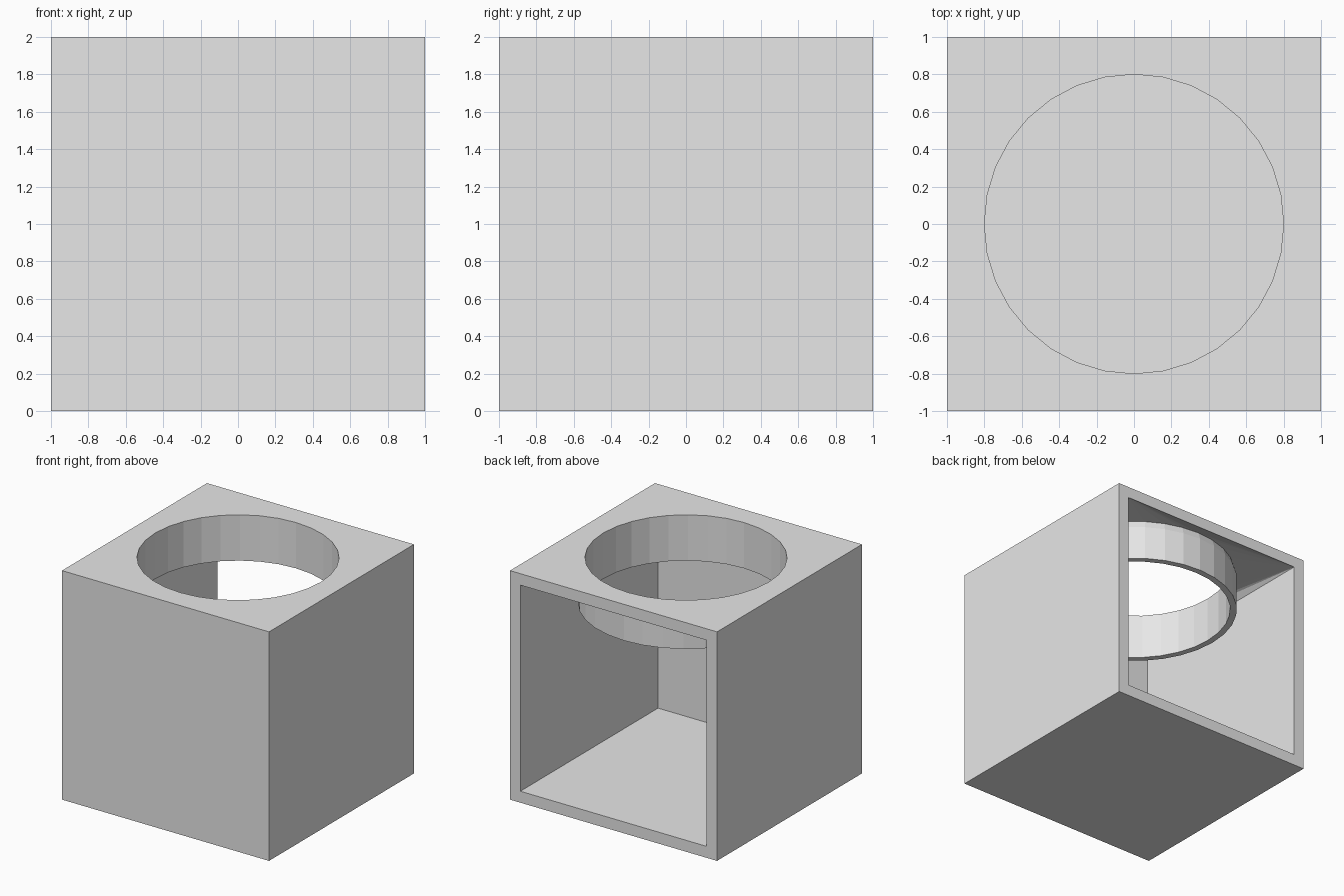
import bpy
import bmesh
import math

cube = bpy.data.objects.get("Cube")
if cube:
    bpy.data.objects.remove(cube, do_unlink=True)

SIDES = 32
STEP = SIDES // 4

grey = bpy.data.materials.new("light_grey")
grey.use_nodes = True
colour = (0.8, 0.8, 0.8, 1)
grey.diffuse_color = colour
grey.node_tree.nodes["Principled BSDF"].inputs["Base Color"].default_value = colour

bm = bmesh.new()


def square(half, front, z):
    """Four corners, counter-clockwise from back left; the back stays at y = 1."""
    return [bm.verts.new((x, y, z)) for x, y in
            ((half, 1), (-half, 1), (-half, front), (half, front))]


def circle(radius, z):
    turn = math.tau / SIDES
    return [bm.verts.new((radius * math.cos(i * turn), radius * math.sin(i * turn), z))
            for i in range(SIDES)]


def band(low, high, skip=()):
    """Quads joining two loops of equal length."""
    n = len(low)
    for i in range(n):
        if i not in skip:
            j = (i + 1) % n
            bm.faces.new((low[i], low[j], high[j], high[i]))


def holed_sheet(corners, ring):
    """Sheet between a square and a round hole."""
    for k in range(4):
        for i in range(k * STEP, (k + 1) * STEP):
            bm.faces.new((corners[k], ring[i], ring[(i + 1) % SIDES]))
        bm.faces.new((corners[k], ring[(k + 1) * STEP % SIDES], corners[(k + 1) % 4]))


# Outer and inner box walls, open at the back
outer_low, outer_high = square(1, -1, 0), square(1, -1, 2)
inner_low, inner_high = square(0.9, -0.9, 0.1), square(0.9, -0.9, 1.9)
for low, high in ((outer_low, outer_high), (inner_low, inner_high)):
    bm.faces.new(low)
    band(low, high, skip=(0,))

# Frame around the back opening
band([outer_low[0], outer_low[1], outer_high[1], outer_high[0]],
     [inner_low[0], inner_low[1], inner_high[1], inner_high[0]])

# Round collar hanging below the top
profile = ((0.8, 2), (0.8, 1.6), (0.855, 1.6), (0.855, 1.9), (0.835, 1.965))
rings = [circle(r, z) for r, z in profile]
for upper, lower in zip(rings, rings[1:]):
    band(upper, lower)

# Top sheet and ceiling
holed_sheet(outer_high, rings[0])
holed_sheet(inner_high, rings[-1])

bmesh.ops.recalc_face_normals(bm, faces=bm.faces[:])
mesh = bpy.data.meshes.new("open_box")
bm.to_mesh(mesh)
bm.free()
mesh.materials.append(grey)
box = bpy.data.objects.new("open_box_with_collar", mesh)
bpy.context.scene.collection.objects.link(box)
